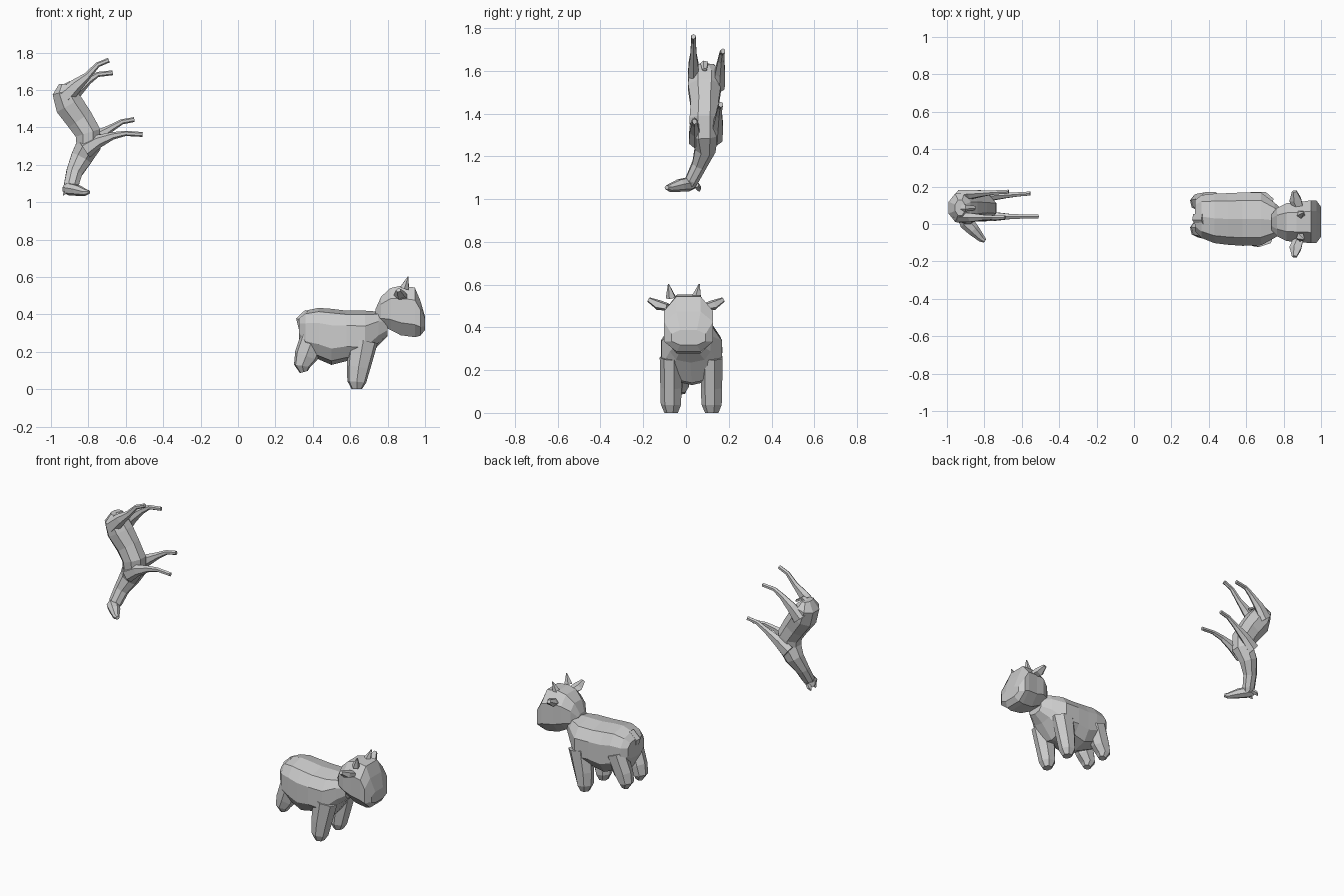
import bpy, bmesh, math
from mathutils import Vector


def loft(name, secs, n=8, side=(0, 1, 0), power=1.0):
    """Low-poly tube. Each section: x, y, z, half size along side, half size across."""
    bm = bmesh.new()
    pts = [Vector(s[:3]) for s in secs]
    rings = []
    for i, s in enumerate(secs):
        t = (pts[min(i + 1, len(pts) - 1)] - pts[max(i - 1, 0)]).normalized()
        u = Vector(side)
        u = (u - t * u.dot(t)).normalized()
        v = t.cross(u)
        ring = []
        for k in range(n):
            a = 2 * math.pi * (k + 0.5) / n
            c, d = math.cos(a), math.sin(a)
            c = math.copysign(abs(c) ** power, c) * s[3]
            d = math.copysign(abs(d) ** power, d) * s[4]
            ring.append(bm.verts.new(pts[i] + u * c + v * d))
        rings.append(ring)
    for r, q in zip(rings, rings[1:]):
        for k in range(n):
            bm.faces.new((r[k], r[(k + 1) % n], q[(k + 1) % n], q[k]))
    bm.faces.new(rings[0][::-1])
    bm.faces.new(rings[-1])
    bmesh.ops.recalc_face_normals(bm, faces=bm.faces)
    mesh = bpy.data.meshes.new(name)
    bm.to_mesh(mesh)
    bm.free()
    ob = bpy.data.objects.new(name, mesh)
    bpy.context.collection.objects.link(ob)
    return ob


def barrel(name, secs, n, power):
    """Tube with upright sections: x, y, low z, high z, half width."""
    ob = loft(name, [(x, y, 0, w, (hi - lo) / 2) for x, y, lo, hi, w in secs], n, power=power)
    # lift each upright ring to its own mid height
    for i, v in enumerate(ob.data.vertices):
        x, y, lo, hi, w = secs[i // n]
        v.co.x = x
        v.co.z += (lo + hi) / 2
    return ob


# ---- Cow: body and head
barrel("cow_body", [(.325, .045, .27, .385, .085), (.36, .04, .19, .42, .12),
                    (.43, .03, .16, .435, .138), (.50, .027, .13, .43, .143),
                    (.58, .026, .15, .42, .148), (.68, .027, .14, .42, .146),
                    (.75, .02, .235, .415, .10), (.80, .012, .285, .39, .06)], 10, .75)
barrel("cow_head", [(.735, .01, .37, .43, .045), (.765, .01, .335, .50, .08),
                    (.815, .01, .31, .548, .108), (.87, .01, .28, .562, .112),
                    (.945, .012, .27, .553, .122), (.975, .012, .28, .48, .122),
                    (1.0, .012, .315, .39, .085)], 8, .8)
loft("cow_tail", [(.37, .03, .415, .03, .015), (.325, .03, .375, .03, .015),
                  (.345, .03, .29, .015, .012)], 5)

# ---- Cow: paired legs, ears and horns
for label, s in (("left", 1), ("right", -1)):
    y = .027 + s * .095
    loft("cow_front_leg_" + label, [(.67, y, .26, .055, .08), (.645, y, .12, .052, .065),
                                    (.635, y, .04, .05, .052), (.635, y, .0, .033, .028)], 7)
    y = .045 + s * .072
    loft("cow_hind_leg_" + label, [(.41, y + s * .008, .30, .05, .07), (.365, y, .18, .05, .065),
                                   (.343, y, .125, .045, .045), (.352, y, .092, .025, .022)], 7)
    loft("cow_ear_" + label, [(.88, s * .085, .495, .03, .018), (.865, s * .13, .505, .035, .025),
                              (.858, s * .175, .53, .014, .012)], 5, side=(1, 0, 0))
    loft("cow_horn_" + label, [(.89, -.01 + s * .06, .54, .025, .025),
                               (.91, -.01 + s * .072, .602, .003, .003)], 5)

# ---- Slender animal, standing on a vertical plane: trunk with neck
loft("deer_body", [(-.93, .087, 1.632, .045, .028), (-.932, .087, 1.59, .082, .066),
                   (-.902, .087, 1.52, .083, .083), (-.845, .087, 1.44, .07, .078),
                   (-.802, .085, 1.37, .074, .074), (-.80, .085, 1.30, .07, .072),
                   (-.838, .09, 1.235, .052, .062), (-.875, .062, 1.16, .037, .047),
                   (-.892, .028, 1.09, .033, .042), (-.90, .015, 1.06, .025, .03)], 8)
loft("deer_head", [(-.925, .035, 1.075, .028, .02), (-.90, .012, 1.07, .034, .04),
                   (-.86, -.03, 1.064, .03, .034), (-.815, -.078, 1.052, .018, .02),
                   (-.797, -.09, 1.054, .01, .012)], 7, side=(0, 0, 1))
loft("deer_tail", [(-.96, .087, 1.60, .02, .015), (-.90, .087, 1.636, .02, .012),
                   (-.85, .087, 1.605, .012, .008)], 5)
for i, y in enumerate((.0, .05)):
    loft("deer_ear_%d" % (i + 1), [(-.905, y, 1.065, .014, .014), (-.925, y + .01, 1.05, .016, .01),
                                   (-.935, y + .012, 1.037, .003, .003)], 4)

# ---- Slender animal: each leg is a tapering path in x, z at its own y
legs = {
    "deer_hind_leg_near": (.035, [(-.93, 1.56), (-.865, 1.625), (-.805, 1.675), (-.75, 1.735), (-.69, 1.76)]),
    "deer_hind_leg_far": (.155, [(-.92, 1.53), (-.865, 1.595), (-.80, 1.65), (-.75, 1.683), (-.67, 1.692)]),
    "deer_front_leg_near": (.04, [(-.82, 1.28), (-.75, 1.325), (-.67, 1.355), (-.60, 1.368), (-.51, 1.362)]),
    "deer_front_leg_far": (.145, [(-.83, 1.29), (-.76, 1.345), (-.68, 1.395), (-.62, 1.43), (-.555, 1.442)]),
}
widths = [(.03, .05), (.027, .036), (.017, .02), (.013, .014), (.012, .013)]
for name, (y, path) in legs.items():
    out = .018 if y > .1 else .0
    loft(name, [(x, y + out * i / 4, z, a, b) for i, ((x, z), (a, b)) in enumerate(zip(path, widths))], 6)
